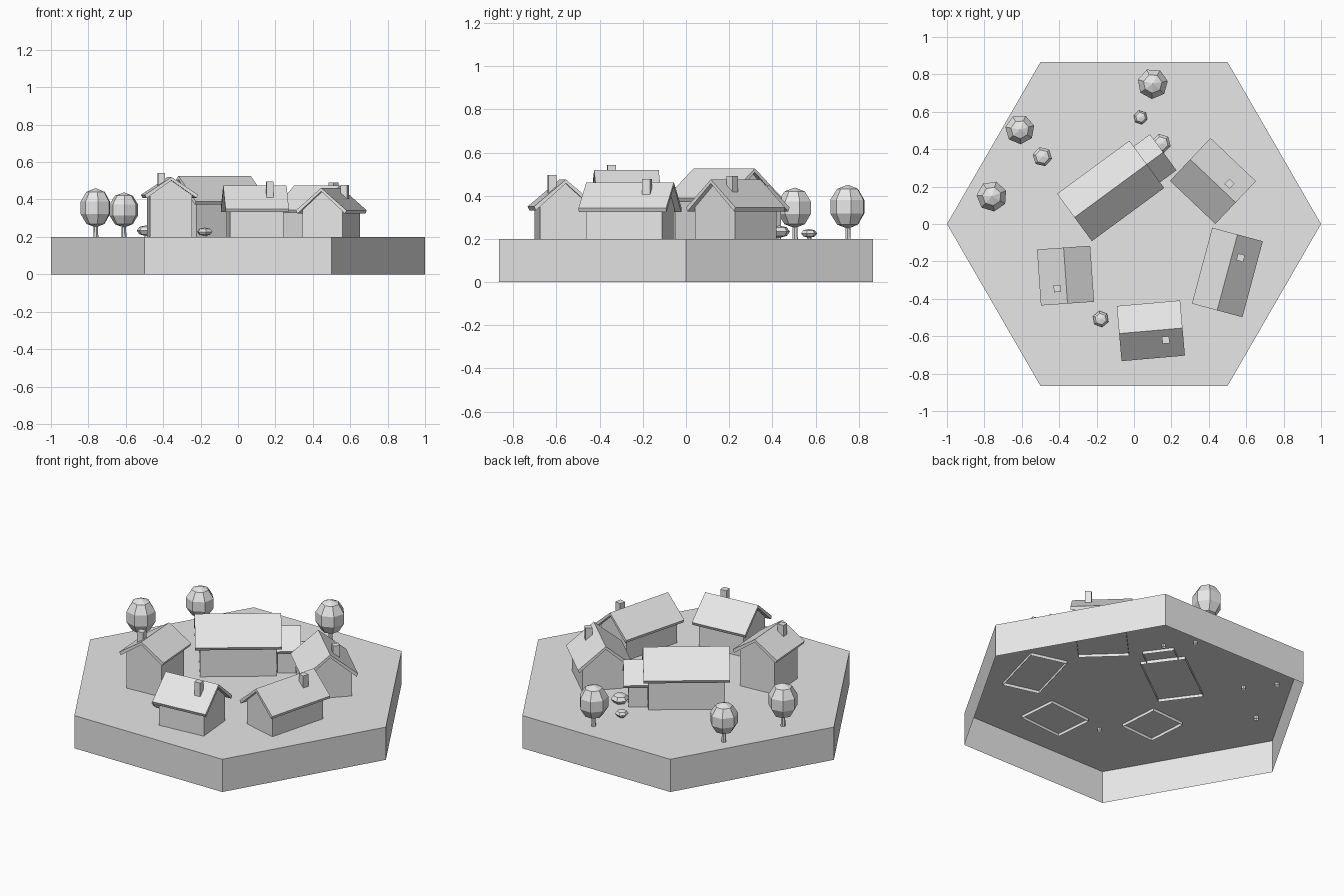
import bpy, bmesh, math
from mathutils import Matrix, Vector

if "Cube" in bpy.data.objects:
    bpy.data.objects.remove(bpy.data.objects["Cube"])

GROUND = 0.2
SINK = 0.182      # walls and stems reach slightly below the ground sheet

grey = bpy.data.materials.new("plain_grey")
grey.diffuse_color = (0.8, 0.8, 0.8, 1)
grey.use_nodes = True
grey.node_tree.nodes["Principled BSDF"].inputs["Base Color"].default_value = grey.diffuse_color


def finish(name, bm, loc=(0, 0, 0), angle=0.0):
    bmesh.ops.recalc_face_normals(bm, faces=bm.faces)
    mesh = bpy.data.meshes.new(name)
    bm.to_mesh(mesh)
    bm.free()
    mesh.materials.append(grey)
    ob = bpy.data.objects.new(name, mesh)
    ob.location = loc
    ob.rotation_euler.z = angle
    bpy.context.collection.objects.link(ob)
    return ob


def extrude_profile(points, length):
    """Closed (y, z) outline swept along x, centred on x = 0."""
    bm = bmesh.new()
    face = bm.faces.new([bm.verts.new((-length / 2, y, z)) for y, z in points])
    new = bmesh.ops.extrude_face_region(bm, geom=[face], use_keep_orig=True)["geom"]
    verts = [g for g in new if isinstance(g, bmesh.types.BMVert)]
    bmesh.ops.translate(bm, verts=verts, vec=(length, 0, 0))
    return bm


def remove_bottom(bm, z):
    bottom = [f for f in bm.faces if all(abs(v.co.z - z) < 1e-4 for v in f.verts)]
    bmesh.ops.delete(bm, geom=bottom, context='FACES')


def house(name, x, y, degrees, length, width, ridge, eave, chimney=None):
    angle = math.radians(degrees)
    half = width / 2
    slope = (ridge - eave) / half
    thick = 0.018
    # gabled walls, open underneath
    hw = half - 0.03
    top = ridge - thick * 0.7
    shoulder = top - slope * hw
    bm = extrude_profile([(-hw, SINK), (hw, SINK), (hw, shoulder), (0, top),
                          (-hw, shoulder)], length - 0.055)
    remove_bottom(bm, SINK)
    finish(name + "_walls", bm, (x, y, 0), angle)
    # overhanging roof slab
    bm = extrude_profile([(-half, eave), (0, ridge), (half, eave), (half - 0.008, eave - thick),
                          (0, ridge - thick), (-half + 0.008, eave - thick)], length)
    finish(name + "_roof", bm, (x, y, 0), angle)
    # square chimney
    if chimney:
        cx, cy, cz = chimney
        bm = bmesh.new()
        low = ridge - 0.11
        bmesh.ops.create_cube(bm, size=1, matrix=Matrix.Diagonal((0.038, 0.038, cz - low, 1)))
        finish(name + "_chimney", bm, (cx, cy, (cz + low) / 2), angle)


def plant(name, x, y, radius, bottom, top, segments, rings, stem, turn):
    # faceted crown
    bm = bmesh.new()
    bmesh.ops.create_uvsphere(bm, u_segments=segments, v_segments=rings, radius=1)
    bmesh.ops.scale(bm, verts=bm.verts, vec=(radius, radius, (top - bottom) / 2))
    finish(name + "_crown", bm, (x, y, (top + bottom) / 2), turn)
    # stem
    bm = bmesh.new()
    height = bottom + 0.02 - SINK
    bmesh.ops.create_cone(bm, cap_ends=False, segments=6, radius1=stem,
                          radius2=stem * 0.8, depth=height)
    finish(name + "_stem", bm, (x, y, SINK + height / 2), turn)


# six-sided ground block, open underneath
bm = bmesh.new()
ring = [bm.verts.new((math.cos(i * math.pi / 3), math.sin(i * math.pi / 3), 0)) for i in range(6)]
base = bm.faces.new(ring)
new = bmesh.ops.extrude_face_region(bm, geom=[base], use_keep_orig=True)["geom"]
bmesh.ops.translate(bm, vec=(0, 0, GROUND),
                    verts=[g for g in new if isinstance(g, bmesh.types.BMVert)])
remove_bottom(bm, 0)
ground = finish("ground_block", bm)
# open shell: make sure the top faces up
if max(ground.data.polygons, key=lambda p: p.center.z).normal.z < 0:
    ground.data.flip_normals()

# thin village square between the houses
bm = bmesh.new()
bmesh.ops.create_circle(bm, cap_ends=True, segments=16, radius=0.24)
finish("village_square", bm, (0.05, -0.16, GROUND + 0.002))

# houses round the square
house("west_house", -0.366, -0.276, 94, 0.30, 0.285, 0.52, 0.425, (-0.41, -0.345, 0.543))
house("south_house", 0.09, -0.571, 5, 0.34, 0.296, 0.475, 0.35, (0.17, -0.62, 0.495))
house("east_house", 0.499, -0.259, 75, 0.42, 0.28, 0.462, 0.342, (0.57, -0.18, 0.478))
house("north_east_house", 0.422, 0.23, -43.5, 0.335, 0.315, 0.475, 0.345, (0.51, 0.215, 0.492))

# long hall with a lower annex on the same axis
axis = Vector((math.cos(math.radians(36.3)), math.sin(math.radians(36.3))))
hall = Vector((-0.125, 0.177))
house("hall", hall.x, hall.y, 36.3, 0.48, 0.314, 0.526, 0.39)
annex = hall + axis * 0.269
house("annex", annex.x, annex.y, 36.3, 0.16, 0.239, 0.45, 0.345)

# trees
for i, (x, y, r, low, top) in enumerate([(0.1, 0.75, 0.086, 0.247, 0.451),
                                         (-0.61, 0.505, 0.083, 0.25, 0.438),
                                         (-0.76, 0.148, 0.086, 0.25, 0.461)]):
    plant(f"tree_{i + 1}", x, y, r, low, top, 7, 5, 0.014, 0.4 + i)

# bushes
for i, (x, y, r, top) in enumerate([(-0.49, 0.36, 0.053, 0.262), (0.145, 0.43, 0.053, 0.262),
                                    (0.035, 0.57, 0.038, 0.246), (-0.178, -0.508, 0.044, 0.25)]):
    plant(f"bush_{i + 1}", x, y, r, 0.205, top, 6, 4, 0.012, 0.3 + i)
